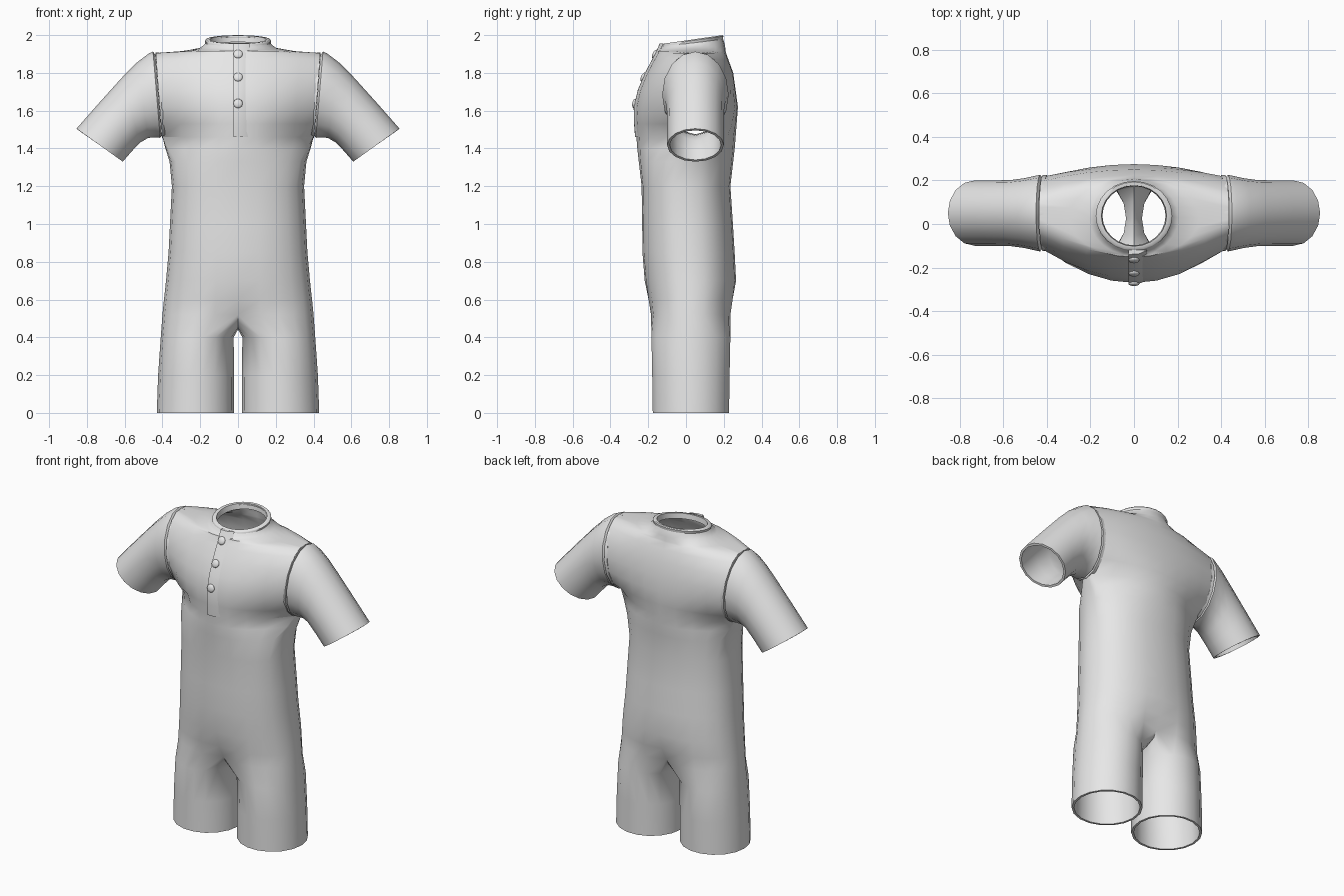
import bpy, bmesh, math
from mathutils import Matrix, Vector

if "Cube" in bpy.data.objects:
    bpy.data.objects.remove(bpy.data.objects["Cube"])

cloth = bpy.data.materials.new("grey_cloth")
cloth.diffuse_color = (0.8, 0.8, 0.8, 1)
cloth.use_nodes = True
cloth.node_tree.nodes["Principled BSDF"].inputs["Base Color"].default_value = cloth.diffuse_color
N = 24


def interp(table, z):
    if z <= table[0][0]:
        return table[0][1]
    for (a, u), (b, v) in zip(table, table[1:]):
        if z <= b:
            return u + (v - u) * (z - a) / (b - a)
    return table[-1][1]


# body profiles by height: half width, front and back depth
WIDTH = [(.52, .40), (.6, .392), (.8, .37), (1, .36), (1.2, .35), (1.38, .358), (1.46, .39)]
FRONT = [(.52, -.2), (.65, -.213), (.8, -.23), (1, -.232), (1.2, -.235), (1.4, -.258),
         (1.53, -.268), (1.62, -.27), (1.71, -.248), (1.8, -.21), (1.905, -.155), (1.96, -.13)]
BACK = [(.52, .25), (.7, .265), (.9, .255), (1.2, .235), (1.4, .258), (1.62, .275),
        (1.8, .25), (1.905, .212), (2, .19)]


def link(bm, verts_a, verts_b):
    n = len(verts_a)
    return [bm.faces.new((verts_a[i], verts_a[(i + 1) % n], verts_b[(i + 1) % n], verts_b[i]))
            for i in range(n)]


def finish(name, bm, thick=0, mirror=False, angle=40):
    bmesh.ops.recalc_face_normals(bm, faces=bm.faces[:])
    me = bpy.data.meshes.new(name)
    bm.to_mesh(me)
    bm.free()
    me.materials.append(cloth)
    ob = bpy.data.objects.new(name, me)
    bpy.context.collection.objects.link(ob)
    if mirror:
        m = ob.modifiers.new("mirror", 'MIRROR')
        m.use_mirror_merge = False
    if thick:
        s = ob.modifiers.new("thickness", 'SOLIDIFY')
        s.thickness = thick
        s.offset = -1
    bpy.ops.object.select_all(action='DESELECT')
    ob.select_set(True)
    bpy.context.view_layer.objects.active = ob
    if mirror or thick:
        bpy.ops.object.convert(target='MESH')
    bpy.ops.object.shade_smooth_by_angle(angle=math.radians(angle))
    return ob


def ellipse_pt(i, w, f, b, power=1.0):
    a = 2 * math.pi * i / N
    c, s = math.cos(a), math.sin(a)
    yc = (f + b) / 2
    c = math.copysign(abs(c) ** power, c)
    s = math.copysign(abs(s) ** power, s)
    return Vector((w * c, yc + (b - f) / 2 * s, 0))


def armhole_pt(i, z, f, b):
    # flat oval on the side, curving out to the chest and back
    side = 1 if i <= 6 or i >= 18 else -1
    off = i if i <= 6 else (12 - i if i < 18 else i - 24)
    s = .168 * math.sqrt(max(0.02, 1 - ((z - 1.685) / .23) ** 2))
    xs = .40 + (z - 1.46) * .08
    sg = 1 if off > 0 else -1
    k = abs(off)
    if k <= 2:
        return Vector((side * xs, .05 + sg * s * (0, .55, 1)[k], 0))
    t = (k - 2) / 4
    ye = .05 + sg * s
    return Vector((side * xs * (1 - t), ye + ((b if sg > 0 else f) - ye) * (1 - (1 - t) ** 2), 0))


# one-piece body
bm = bmesh.new()
rings = []
levels = [.52, .6, .7, .85, 1, 1.2, 1.33, 1.4, 1.46, 1.53, 1.62, 1.71, 1.8, 1.87, 1.905]
for z in levels:
    f, b = interp(FRONT, z), interp(BACK, z)
    t = min(1, max(0, (z - 1.3) / .16))
    dip = interp([(.52, .05), (.6, .018), (.7, 0)], z)
    ring = []
    for i in range(N):
        p = ellipse_pt(i, interp(WIDTH, z), f, b, .88)
        if t > 0:
            p = p.lerp(armhole_pt(i, z, f, b), t)
        p.y -= math.copysign(dip, p.y) * math.exp(-(p.x / .09) ** 2)
        p.z = z
        ring.append(bm.verts.new(p))
    rings.append(ring)
# shoulders and neck, tilted towards the front
for z, w, f, b, tilt in [(1.915, .30, -.152, .21, .0), (1.93, .205, -.146, .207, .07),
                         (1.95, .178, -.135, .2, .12), (1.974, .165, -.118, .188, .145)]:
    ring = []
    for i in range(N):
        p = ellipse_pt(i, w, f, b)
        p.z = z + tilt * (p.y - .036)
        ring.append(bm.verts.new(p))
    rings.append(ring)
holes = []
for r, (a, b) in enumerate(zip(rings, rings[1:])):
    faces = link(bm, a, b)
    if 8 <= r < len(levels) - 1:
        holes += [faces[i] for i in (22, 23, 0, 1, 10, 11, 12, 13)]
# crotch strip shared by both legs
low = rings[0]
yb, yf = low[6].co.y, low[18].co.y
crotch = []
for m in range(1, 6):
    a = math.pi * m / 6
    crotch.append(bm.verts.new(((0, (yb + yf) / 2 + (yb - yf) / 2 * math.cos(a),
                                 .52 - .078 * math.sin(a)))))
for side in (1, -1):
    idx = [(18 + side * j) % N for j in range(13)]
    prev = [low[i] for i in idx] + crotch
    for z, cx, rx, ry in [(.40, .216, .193, .212), (.2, .222, .201, .208), (0, .225, .205, .205)]:
        cur = []
        for j in range(18):
            a = math.radians(-120 + 20 * j)
            cur.append(bm.verts.new((side * (cx + rx * math.cos(a)), .026 + ry * math.sin(a), z)))
        link(bm, prev, cur)
        prev = cur
bmesh.ops.recalc_face_normals(bm, faces=bm.faces[:])
bmesh.ops.delete(bm, geom=holes, context='FACES_ONLY')
finish("body", bm, thick=.014)


def arm_tube(name, rows, thick, sides=16):
    # rows: top x, top z, bottom x, bottom z, half depth
    bm = bmesh.new()
    prev = None
    for tx, tz, bx, bz, d in rows:
        cur = []
        for i in range(sides):
            a = 2 * math.pi * i / sides
            c = math.cos(a)
            cur.append(bm.verts.new(((tx + bx) / 2 + c * (tx - bx) / 2, .05 + d * math.sin(a),
                                     (tz + bz) / 2 + c * (tz - bz) / 2)))
        if prev:
            link(bm, prev, cur)
        prev = cur
    finish(name, bm, thick=thick, mirror=True)


# sleeves and armhole seam bands
arm_tube("sleeves", [(.437, 1.895, .405, 1.468, .163), (.45, 1.913, .412, 1.456, .176),
                     (.472, 1.903, .43, 1.459, .172), (.535, 1.855, .475, 1.456, .16),
                     (.61, 1.78, .52, 1.43, .152), (.73, 1.647, .565, 1.382, .15),
                     (.855, 1.505, .61, 1.33, .15)], .014)
arm_tube("armhole_bands", [(.415, 1.908, .385, 1.455, .174), (.436, 1.908, .403, 1.455, .175)], .014)

# collar ring
bm = bmesh.new()
loops = []
for w, f, b, h in [(.170, -.126, .194, -.034), (.176, -.124, .198, -.006), (.17, -.119, .193, 0),
                   (.15, -.102, .178, 0), (.145, -.098, .174, -.034)]:
    ring = []
    for i in range(N):
        p = ellipse_pt(i, w, f, b)
        p.z = 1.977 + h + .145 * (p.y - .036)
        ring.append(bm.verts.new(p))
    loops.append(ring)
for a, b in zip(loops, loops[1:] + loops[:1]):
    link(bm, a, b)
finish("collar", bm, angle=50)

# overlapping front placket: raised left edge, fading into the chest on the right
bm = bmesh.new()
prev = None
for z in (1.46, 1.53, 1.62, 1.71, 1.8, 1.87, 1.905, 1.955):
    y = interp(FRONT, z)
    cur = [bm.verts.new(p) for p in ((-.025, y + .012, z), (-.025, y - .007, z),
                                     (.02, y - .006, z), (.06, y + .012, z))]
    if prev:
        link(bm, prev, cur)
    else:
        bm.faces.new(cur)
    prev = cur
bm.faces.new(prev)
finish("placket", bm, angle=35)

# three buttons
for n, z in enumerate((1.90, 1.778, 1.638)):
    slope = (interp(FRONT, z + .04) - interp(FRONT, z - .04)) / .08
    bm = bmesh.new()
    mat = (Matrix.Translation((0, interp(FRONT, z) - .008, z))
           @ Matrix.Rotation(math.pi / 2 - math.atan(slope), 4, 'X')
           @ Matrix.Diagonal((.025, .025, .011, 1)))
    bmesh.ops.create_uvsphere(bm, u_segments=14, v_segments=8, radius=1, matrix=mat)
    finish("button_%d" % (n + 1), bm, angle=60)
